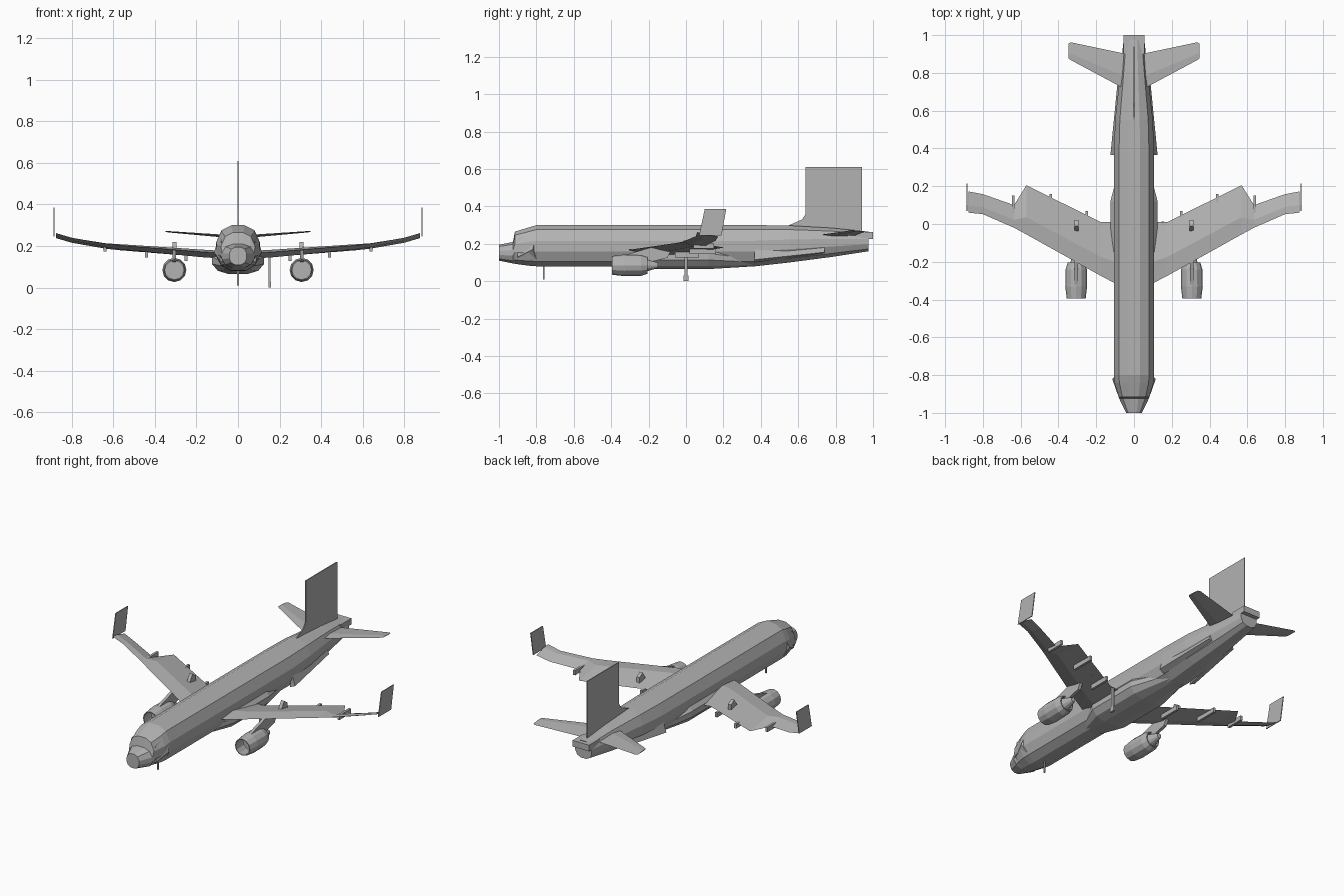
import bpy, bmesh, math

cube = bpy.data.objects.get("Cube")
if cube:
    bpy.data.objects.remove(cube, do_unlink=True)

grey = bpy.data.materials.new("airframe grey")
grey.use_nodes = True
COLOUR = (0.45, 0.45, 0.45, 1)
grey.diffuse_color = COLOUR
grey.node_tree.nodes["Principled BSDF"].inputs["Base Color"].default_value = COLOUR


def loft(name, loops, closed=False):
    """Bridge matching point loops; cap the ends, or join last to first."""
    bm = bmesh.new()
    rings = [[bm.verts.new(p) for p in loop] for loop in loops]
    n = len(rings[0])
    pairs = list(zip(rings, rings[1:]))
    if closed:
        pairs.append((rings[-1], rings[0]))
    else:
        bm.faces.new(rings[0])
        bm.faces.new(rings[-1])
    for a, b in pairs:
        for i in range(n):
            j = (i + 1) % n
            bm.faces.new((a[i], a[j], b[j], b[i]))
    bmesh.ops.recalc_face_normals(bm, faces=bm.faces)
    mesh = bpy.data.meshes.new(name)
    bm.to_mesh(mesh)
    bm.free()
    mesh.materials.append(grey)
    obj = bpy.data.objects.new(name, mesh)
    bpy.context.collection.objects.link(obj)
    return obj


def pair(name, loops, closed=False):
    """Build a part on both sides of the aircraft."""
    for side, s in (("left", 1), ("right", -1)):
        loft(f"{side}_{name}", [[(s * x, y, z) for x, y, z in lp] for lp in loops], closed)


def box_loops(x0, x1, y0, y1, z0, z1):
    return [[(x0, y, z0), (x1, y, z0), (x1, y, z1), (x0, y, z1)] for y in (y0, y1)]


# Fuselage: twelve-sided section given as (half width, height) fractions
HALF = [(0.30, 1.0), (0.75, 0.89), (1.0, 0.62), (1.0, 0.36), (0.78, 0.12), (0.35, 0.0)]


def hull(stations):
    loops = []
    for y, w, zb, zt in stations:
        right = [(w * a, y, zb + (zt - zb) * b) for a, b in HALF]
        loops.append(right + [(-x, yy, z) for x, yy, z in reversed(right)])
    return loops


loft("fuselage", hull([
    (-1.0, 0.042, 0.11, 0.195), (-0.925, 0.078, 0.095, 0.21), (-0.915, 0.082, 0.093, 0.265),
    (-0.84, 0.103, 0.083, 0.288), (-0.80, 0.106, 0.08, 0.30), (0.37, 0.106, 0.08, 0.30),
    (0.55, 0.100, 0.10, 0.298), (0.78, 0.075, 0.13, 0.285), (0.975, 0.055, 0.16, 0.265)]))
loft("tail_cone", box_loops(-0.055, 0.055, 0.90, 1.0, 0.225, 0.262))
loft("belly_fairing", hull([
    (-0.36, 0.06, 0.08, 0.14), (-0.2, 0.125, 0.065, 0.2),
    (0.12, 0.125, 0.065, 0.2), (0.37, 0.06, 0.08, 0.14)]))

# Rear lower side flares, tapering aft
pair("rear_flare", [
    [(0.09, 0.365, 0.10), (0.125, 0.365, 0.115), (0.10, 0.365, 0.19)],
    [(0.06, 0.74, 0.15), (0.088, 0.74, 0.155), (0.07, 0.74, 0.20)]])

# Pointed cheek panels on the nose
pair("cheek_panel", [
    [(0.07, -0.90, 0.12), (0.088, -0.90, 0.13), (0.08, -0.90, 0.23)],
    [(0.09, -0.80, 0.12), (0.115, -0.82, 0.17), (0.09, -0.80, 0.25)]])

# Wings: each rib is (x, leading y, trailing y, mid z, thickness)
def wing_loops(ribs, tilt):
    loops = []
    for x, y0, y1, z, t in ribs:
        ym = y0 + 0.35 * (y1 - y0)
        loops.append([(x, y0, z + tilt), (x, ym, z + t / 2 + tilt * 0.5),
                      (x, y1, z - tilt), (x, ym, z - t / 2 + tilt * 0.3)])
    return loops


pair("wing", wing_loops([
    (0.05, -0.34, 0.01, 0.152, 0.035), (0.175, -0.275, 0.01, 0.16, 0.034),
    (0.57, -0.055, 0.205, 0.192, 0.022), (0.635, -0.02, 0.10, 0.199, 0.016),
    (0.80, 0.052, 0.158, 0.228, 0.010), (0.875, 0.06, 0.172, 0.25, 0.006)], 0.012))
pair("winglet", [[(x, 0.07, 0.245), (x, 0.19, 0.245), (x, 0.215, 0.385), (x, 0.10, 0.385)]
                 for x in (0.882, 0.887)])

# Flap track fairings under the trailing edge
for i, (x, y0, y1, z) in enumerate([(0.25, -0.06, 0.07, 0.142), (0.44, 0.02, 0.16, 0.160),
                                    (0.64, 0.04, 0.15, 0.188)]):
    pair(f"flap_fairing_{i + 1}", box_loops(x - 0.007, x + 0.007, y0, y1, z - 0.014, z + 0.014))

# Small wedge on top of each wing
pair("wing_wedge", [
    [(x, -0.045, 0.165), (x, 0.02, 0.16), (x, 0.02, 0.20), (x, -0.01, 0.22)]
    for x in (0.295, 0.315)])

# Engines: hollow nacelle, recessed core and pylon
EX, EZ, SIDES = 0.306, 0.085, 12


def ring(y, r):
    return [(EX + r * math.cos(2 * math.pi * i / SIDES), y,
             EZ + r * math.sin(2 * math.pi * i / SIDES)) for i in range(SIDES)]


pair("nacelle", [ring(y, r) for y, r in [
    (-0.395, 0.050), (-0.33, 0.058), (-0.24, 0.056), (-0.205, 0.045),
    (-0.205, 0.040), (-0.33, 0.050), (-0.395, 0.045)]], closed=True)
pair("engine_core", [ring(y, r) for y, r in [(-0.32, 0.049), (-0.22, 0.036), (-0.15, 0.014)]])
pair("pylon", [[(x, -0.36, 0.13), (x, -0.20, 0.10), (x, -0.10, 0.125),
                (x, -0.08, 0.165), (x, -0.19, 0.18)] for x in (0.297, 0.315)])

# Tailplanes and fin
pair("tailplane", wing_loops([
    (0.04, 0.71, 0.90, 0.245, 0.014), (0.335, 0.868, 0.962, 0.268, 0.006),
    (0.348, 0.878, 0.955, 0.269, 0.004)], 0.002))
loft("fin", [[(x, 0.53, 0.29), (x, 0.62, 0.33), (x, 0.64, 0.36), (x, 0.64, 0.61),
              (x, 0.94, 0.61), (x, 0.94, 0.25), (x, 0.70, 0.25)] for x in (-0.003, 0.003)])

# Support struts under the nose and beside the belly
loft("nose_strut", box_loops(-0.004, 0.004, -0.765, -0.757, 0.01, 0.10))
loft("belly_strut", box_loops(0.147, 0.157, -0.008, 0.008, 0.02, 0.15))
loft("belly_strut_foot", box_loops(0.146, 0.158, -0.014, 0.014, 0.0, 0.03))
